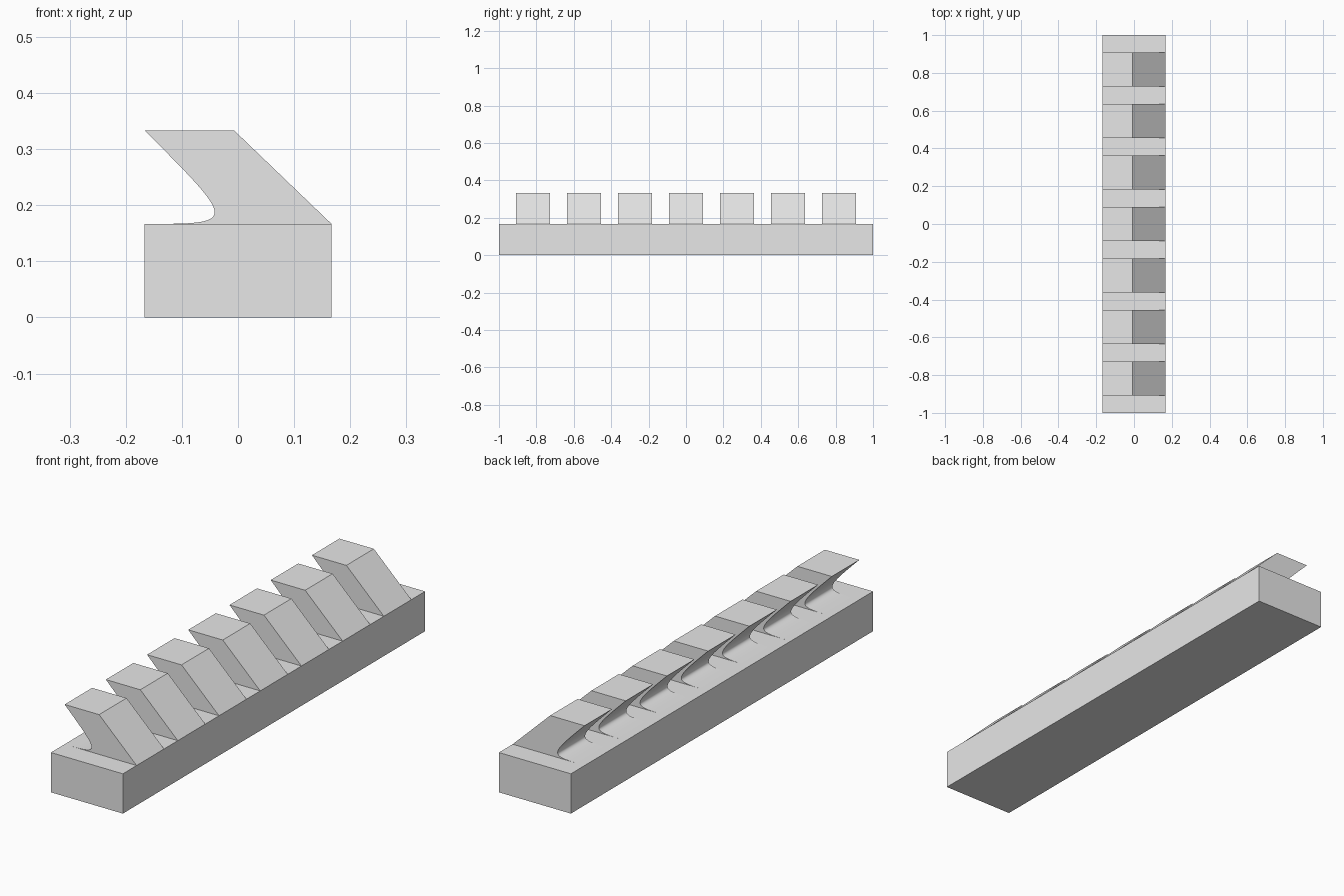
import bpy, bmesh
from mathutils import Vector
from mathutils.geometry import interpolate_bezier

if "Cube" in bpy.data.objects:
    bpy.data.objects.remove(bpy.data.objects["Cube"])

UNIT = 2 / 11          # tooth width; gaps and end margins are half of this
HALF = 1 / 6           # half the rack width, also the base height
TOP = 2 * HALF
TEETH = 7

grey = bpy.data.materials.new("light_grey")
grey.use_nodes = True
grey.diffuse_color = (0.8, 0.8, 0.8, 1)
grey.node_tree.nodes["Principled BSDF"].inputs["Base Color"].default_value = (0.8, 0.8, 0.8, 1)


def extrude_profile(name, points, length, y):
    """Prism with an (x, z) profile, centred at y along the rack."""
    bm = bmesh.new()
    face = bm.faces.new([bm.verts.new((x, y - length / 2, z)) for x, z in points])
    ext = bmesh.ops.extrude_face_region(bm, geom=[face], use_keep_orig=True)
    moved = [v for v in ext["geom"] if isinstance(v, bmesh.types.BMVert)]
    bmesh.ops.translate(bm, verts=moved, vec=(0, length, 0))
    bmesh.ops.recalc_face_normals(bm, faces=bm.faces)
    mesh = bpy.data.meshes.new(name)
    bm.to_mesh(mesh)
    bm.free()
    mesh.materials.append(grey)
    obj = bpy.data.objects.new(name, mesh)
    bpy.context.collection.objects.link(obj)
    return obj


# Base bar
extrude_profile("base_bar", [(-HALF, 0), (HALF, 0), (HALF, HALF), (-HALF, HALF)], 2, 0)

# Tooth profile: straight sloping back, curved undercut on the hooked side
control = Vector((0, HALF))
undercut = interpolate_bezier(Vector((-HALF, TOP)), control, control,
                              Vector((-HALF, HALF)), 33)
profile = [(HALF, HALF), (-0.007, TOP)] + [(p.x, p.y) for p in undercut]

# Row of teeth
teeth = []
for i in range(TEETH):
    y = (i - (TEETH - 1) / 2) * UNIT * 1.5
    teeth.append(extrude_profile(f"tooth_{i + 1}", profile, UNIT, y))

# Smooth the curved undercuts, keep the corners sharp
bpy.ops.object.select_all(action="DESELECT")
for tooth in teeth:
    tooth.select_set(True)
bpy.context.view_layer.objects.active = teeth[0]
bpy.ops.object.shade_smooth_by_angle()
